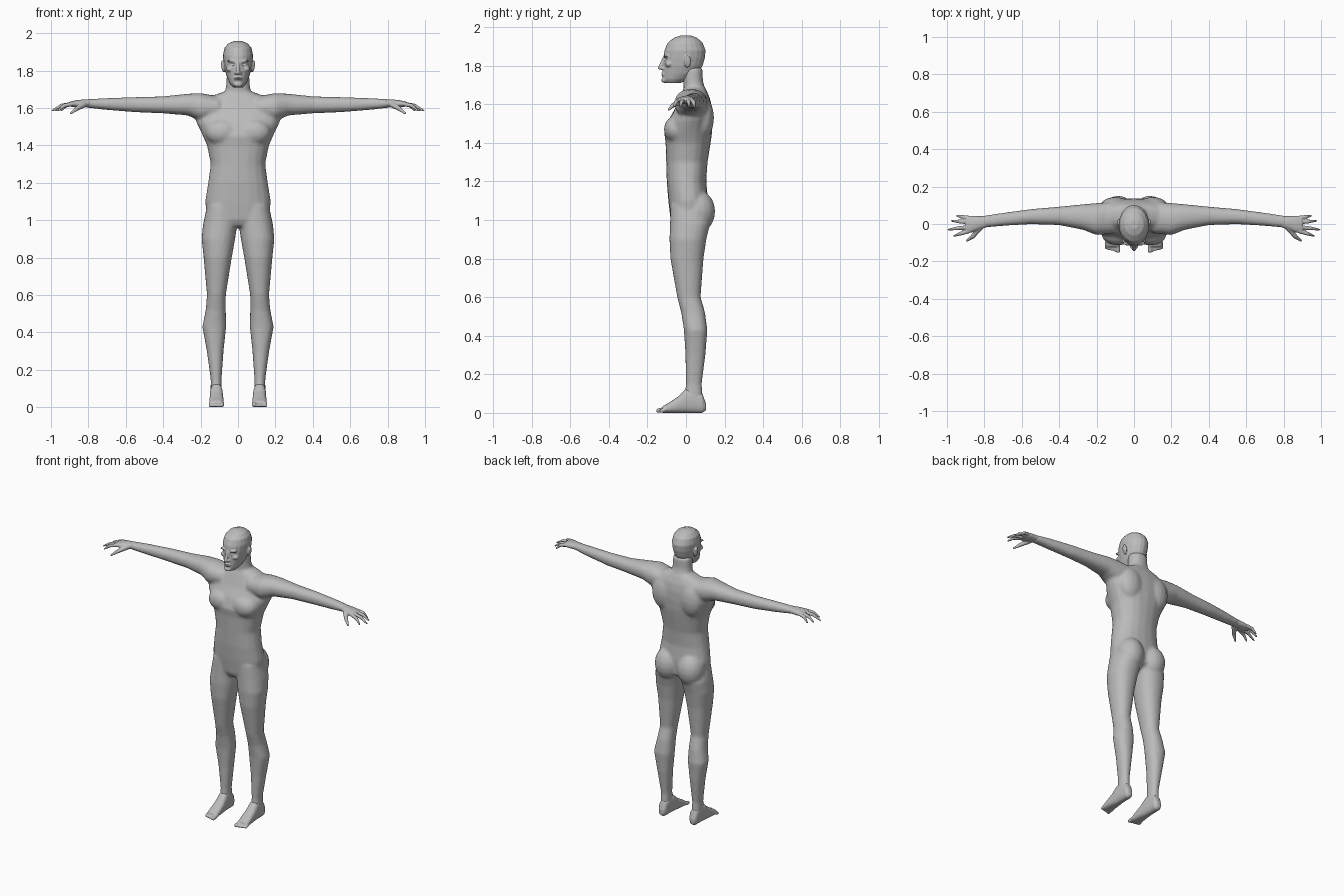
import bpy, bmesh, math
from mathutils import Matrix, Vector

if "Cube" in bpy.data.objects:
    bpy.data.objects.remove(bpy.data.objects["Cube"])

skin = bpy.data.materials.new("plain_grey")
skin.use_nodes = True
GREY = (0.5, 0.5, 0.5, 1)
skin.diffuse_color = GREY
skin.node_tree.nodes["Principled BSDF"].inputs["Base Color"].default_value = GREY

SIDES = 20
# For each loft axis: where (along, a, b) land in x, y, z
ORDER = {"x": (0, 1, 2), "y": (1, 0, 2), "z": (1, 2, 0)}


def loft(bm, axis, rings, side=1, power=0.9):
    """Skin rings given as (position, a_low, a_high, b_low, b_high)."""
    loops = []
    for t, a0, a1, b0, b1 in rings:
        loop = []
        for i in range(SIDES):
            ang = math.tau * i / SIDES
            c, s = math.cos(ang), math.sin(ang)
            a = (a0 + a1) / 2 + (a1 - a0) / 2 * math.copysign(abs(c) ** power, c)
            b = (b0 + b1) / 2 + (b1 - b0) / 2 * math.copysign(abs(s) ** power, s)
            x, y, z = ((t, a, b)[k] for k in ORDER[axis])
            loop.append(bm.verts.new((x * side, y, z)))
        loops.append(loop)
    for low, high in zip(loops, loops[1:]):
        for i in range(SIDES):
            j = (i + 1) % SIDES
            bm.faces.new((low[i], low[j], high[j], high[i]))
    bm.faces.new(loops[0])
    bm.faces.new(loops[-1])


def ball(bm, centre, radii, side=1, tilt=0):
    x, y, z = centre
    m = (Matrix.Translation((x * side, y, z)) @ Matrix.Rotation(tilt * side, 4, "Y")
         @ Matrix.Diagonal((*radii, 1)))
    bmesh.ops.create_uvsphere(bm, u_segments=16, v_segments=10, radius=1, matrix=m)


def digit(bm, points, radii, side=1):
    """Tapered finger or toe through a few points, with round joints."""
    pts = [Vector((x * side, y, z)) for x, y, z in points]
    for p, r in zip(pts, radii):
        ball(bm, p, (r, r, r))
    for p, q, r0, r1 in zip(pts, pts[1:], radii, radii[1:]):
        turn = (q - p).to_track_quat("Z", "Y").to_matrix().to_4x4()
        bmesh.ops.create_cone(bm, cap_ends=True, segments=12, radius1=r0, radius2=r1,
                              depth=(q - p).length,
                              matrix=Matrix.Translation((p + q) / 2) @ turn)


def finish(bm, name, voxel=0, smooth=0, cutter=None):
    bmesh.ops.recalc_face_normals(bm, faces=bm.faces)
    for f in bm.faces:
        f.smooth = True
    mesh = bpy.data.meshes.new(name)
    bm.to_mesh(mesh)
    bm.free()
    mesh.materials.append(skin)
    obj = bpy.data.objects.new(name, mesh)
    bpy.context.collection.objects.link(obj)
    if voxel:
        # Fuse the overlapping volumes into one skin
        fuse = obj.modifiers.new("fuse", "REMESH")
        fuse.mode = "VOXEL"
        fuse.voxel_size = voxel
        fuse.use_smooth_shade = True
        if cutter:
            cut = obj.modifiers.new("carve", "BOOLEAN")
            cut.operation = "DIFFERENCE"
            cut.object = cutter
        relax = obj.modifiers.new("relax", "SMOOTH")
        relax.factor = 0.5
        relax.iterations = smooth
    return obj


# Torso, neck, arms and legs
body = bmesh.new()
loft(body, "z", [
    (0.965, -.05, .05, -.06, .05), (1.0, -.165, .165, -.08, .11),
    (1.1, -.176, .176, -.092, .115), (1.2, -.16, .16, -.1, .105),
    (1.3, -.146, .146, -.103, .112), (1.4, -.166, .166, -.106, .128),
    (1.45, -.188, .188, -.113, .135), (1.52, -.222, .222, -.09, .138),
    (1.58, -.235, .235, -.056, .135), (1.63, -.2, .2, -.035, .125),
    (1.665, -.14, .14, -.02, .11), (1.685, -.08, .08, -.01, .1)])
loft(body, "z", [
    (1.6, -.085, .085, -.03, .12), (1.68, -.07, .07, -.012, .1),
    (1.72, -.063, .063, -.015, .088), (1.79, -.06, .06, -.02, .086)])
for s in (1, -1):
    loft(body, "x", [
        (.1, -.05, .12, 1.54, 1.66), (.2, -.06, .112, 1.53, 1.68),
        (.27, -.032, .106, 1.56, 1.676), (.4, -.006, .093, 1.571, 1.662),
        (.55, -.001, .08, 1.577, 1.658), (.7, -.01, .06, 1.589, 1.653),
        (.82, -.022, .042, 1.603, 1.646)], s)
    loft(body, "z", [
        (1.08, .01, .165, -.08, .1), (.98, .003, .187, -.083, .125),
        (.9, .015, .195, -.086, .106), (.8, .033, .184, -.081, .091),
        (.6, .065, .166, -.046, .076), (.52, .065, .173, -.025, .099),
        (.43, .063, .191, -.011, .111), (.3, .077, .167, -.003, .101),
        (.15, .088, .146, -.001, .082), (.06, .086, .147, -.01, .088)], s)
    ball(body, (.085, .062, 1.045), (.088, .09, .11), s)      # buttock
    ball(body, (.1, .09, 1.53), (.085, .055, .11), s)         # shoulder blade
    ball(body, (.085, -.055, 1.47), (.09, .06, .07), s)       # chest muscle
finish(body, "body", .009, 6)

# Sockets and mouth line, cut out of the head
carve = bmesh.new()
for s in (1, -1):
    ball(carve, (.034, -.115, 1.834), (.018, .016, .009), s, .1)
ball(carve, (0, -.128, 1.757), (.022, .012, .004))
face_cutter = finish(carve, "face_cutter")
face_cutter.hide_render = True
face_cutter.display_type = "WIRE"

# Head
head = bmesh.new()
loft(head, "z", [
    (1.71, -.028, .028, -.105, -.03), (1.73, -.044, .044, -.122, .02),
    (1.76, -.058, .058, -.121, .065), (1.8, -.07, .07, -.118, .086),
    (1.84, -.077, .077, -.117, .098), (1.88, -.081, .081, -.112, .102),
    (1.92, -.073, .073, -.095, .086), (1.945, -.052, .052, -.062, .058),
    (1.958, -.02, .02, -.025, .022)], power=1)
digit(head, [(0, -.113, 1.843), (0, -.126, 1.808), (0, -.133, 1.79)],
      [.008, .01, .012])                                      # nose
ball(head, (0, -.112, 1.725), (.024, .016, .014))             # chin
ball(head, (0, -.117, 1.757), (.024, .012, .012))             # lips
for s in (1, -1):
    ball(head, (.013, -.12, 1.787), (.009, .011, .008), s)    # nostril
    ball(head, (.034, -.102, 1.851), (.026, .014, .007), s)   # brow
    ball(head, (.042, -.088, 1.808), (.022, .02, .016), s)    # cheek
    ball(head, (.082, .008, 1.822), (.008, .018, .033), s, .15)   # ear
finish(head, "head", .0045, 2, face_cutter)

# Hands: palm, four spread fingers and a thumb
FINGERS = [(.033, .044, .95), (.01, .017, .978), (-.016, -.03, .996), (-.039, -.064, .966)]
THUMB = [(.825, -.02, 1.618), (.862, -.066, 1.596), (.893, -.09, 1.572)]
for s, label in ((1, "left"), (-1, "right")):
    hand = bmesh.new()
    loft(hand, "x", [
        (.79, -.019, .042, 1.606, 1.645), (.83, -.03, .042, 1.602, 1.645),
        (.865, -.045, .044, 1.602, 1.641), (.9, -.047, .04, 1.608, 1.634)], s)
    for base, tip, reach in FINGERS:
        mid = (.89 + reach) / 2
        digit(hand, [(.885, base, 1.621), (mid, (base + tip) / 2, 1.613),
                     (reach - .004, tip, 1.586)], [.0115, .0105, .005], s)
    digit(hand, THUMB, [.017, .012, .006], s)
    finish(hand, label + "_hand", .004, 2)

# Feet: heel, arch and five toes
for s, label in ((1, "left"), (-1, "right")):
    foot = bmesh.new()
    loft(foot, "y", [
        (.103, .1, .132, .012, .05), (.085, .087, .144, 0, .1),
        (.04, .084, .148, 0, .13), (0, .081, .15, 0, .125),
        (-.04, .078, .152, 0, .085), (-.09, .076, .154, 0, .052),
        (-.122, .079, .152, 0, .034)], s, .8)
    for i in range(5):
        x = .086 + .0155 * i
        r = .012 if i == 0 else .009
        digit(foot, [(x, -.105, .018), (x, -.143 + .004 * i, r)], [r, r], s)
    finish(foot, label + "_foot", .004, 3)
